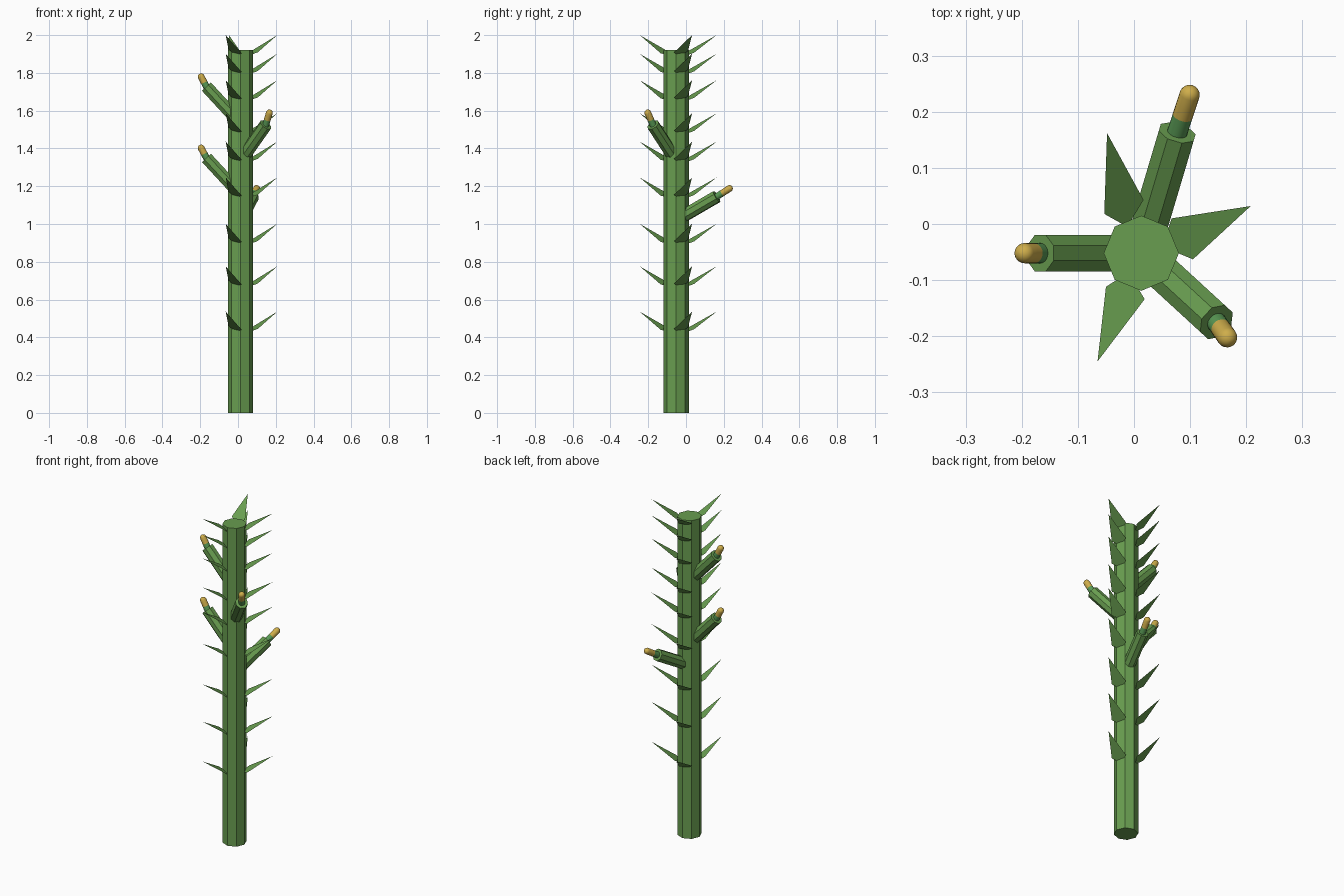
import bpy, bmesh, math
from mathutils import Vector, Matrix

if "Cube" in bpy.data.objects:
    bpy.data.objects.remove(bpy.data.objects["Cube"])


def material(name, color):
    m = bpy.data.materials.new(name)
    m.diffuse_color = (*color, 1)
    m.use_nodes = True
    m.node_tree.nodes["Principled BSDF"].inputs["Base Color"].default_value = m.diffuse_color
    return m


GREEN = material("stem_green", (0.14, 0.34, 0.08))
BUD_GREEN = material("bud_green", (0.10, 0.32, 0.09))
YELLOW = material("bud_yellow", (0.62, 0.42, 0.07))


def make_object(name, bm, *mats):
    mesh = bpy.data.meshes.new(name)
    bmesh.ops.recalc_face_normals(bm, faces=bm.faces)
    bm.to_mesh(mesh)
    bm.free()
    for m in mats:
        mesh.materials.append(m)
    ob = bpy.data.objects.new(name, mesh)
    bpy.context.collection.objects.link(ob)
    return ob


def frame(start, end):
    """Matrix whose local z runs from start to end, with local x kept level."""
    z = (end - start).normalized()
    x = Vector((0, 0, 1)).cross(z)
    x = x.normalized() if x.length > 1e-4 else Vector((1, 0, 0))
    y = z.cross(x)
    return Matrix.Translation(start) @ Matrix((x, y, z)).transposed().to_4x4()


def lathe(name, start, end, profile, sides, turn, mats):
    """Closed turned shape; profile is a list of (radius, height)."""
    bm = bmesh.new()
    mat = frame(start, end)
    rings = []
    for r, h in profile:
        angles = [turn + 2 * math.pi * i / sides for i in range(sides)]
        rings.append([bm.verts.new(mat @ Vector((r * math.cos(a), r * math.sin(a), h)))
                      for a in angles])
    for a, b in zip(rings, rings[1:]):
        for i in range(sides):
            j = (i + 1) % sides
            bm.faces.new((a[i], a[j], b[j], b[i]))
    bm.faces.new(rings[0][::-1])
    bm.faces.new(rings[-1])
    return make_object(name, bm, *mats)


# Octagonal trunk
CX, CY = 0.013, -0.052
lathe("trunk", Vector((CX, CY, 0)), Vector((CX, CY, 1.92)),
      [(0.067, 0), (0.067, 1.92)], 8, 0, [GREEN])

# Flat kite-shaped thorns in three columns: tip, corner, root, corner
KITES = {
    "thorn_right": [(0.208, 0.032, 0.536), (0.067, 0.010, 0.450),
                    (0.050, -0.040, 0.425), (0.105, -0.063, 0.445)],
    "thorn_back": [(-0.048, 0.162, 0.536), (-0.053, 0.018, 0.455),
                   (-0.012, -0.005, 0.425), (0.017, 0.043, 0.443)],
    "thorn_front": [(-0.065, -0.245, 0.536), (-0.050, -0.112, 0.460),
                    (-0.010, -0.086, 0.428), (0.019, -0.134, 0.440)],
}
LEVELS = [0, 0.24, 0.465, 0.71, 0.90, 1.05, 1.225, 1.365, 1.464]
for name, pts in KITES.items():
    for n, dz in enumerate(LEVELS):
        bm = bmesh.new()
        face = bm.faces.new([bm.verts.new((x, y, z + dz)) for x, y, z in pts])
        face.normal_update()
        if face.normal.z < 0:
            face.normal_flip()
        mesh_name = f"{name}_{n + 1}"
        mesh = bpy.data.meshes.new(mesh_name)
        bm.to_mesh(mesh)
        bm.free()
        mesh.materials.append(GREEN)
        bpy.context.collection.objects.link(bpy.data.objects.new(mesh_name, mesh))

# Branches: height at trunk axis, branch end, centre of the rounded bud tip
BRANCHES = {
    "left_lower": (1.155, (-0.167, CY, 1.350), (-0.195, CY, 1.402)),
    "left_upper": (1.532, (-0.167, CY, 1.727), (-0.195, CY, 1.779)),
    "front_right": (1.335, (0.147, -0.175, 1.525), (0.166, -0.202, 1.588)),
    "back": (1.020, (0.077, 0.163, 1.145), (0.099, 0.230, 1.188)),
}
R = 0.018
for name, (z0, end, tip) in BRANCHES.items():
    start, end, tip = Vector((CX, CY, z0)), Vector(end), Vector(tip)
    lathe("branch_" + name, start, end,
          [(0.035, 0), (0.035, (end - start).length)], 8, math.pi / 8, [GREEN])

    # Smooth bud, green at the base and yellow at the tip
    length = (tip - end).length
    profile = [(R, -0.01 + (length + 0.01) * k / 4) for k in range(5)]
    profile += [(R * math.cos(t), length + R * math.sin(t))
                for t in [math.pi / 2 * k / 6.2 for k in range(1, 7)]]
    bud = lathe("bud_" + name, end, tip, profile, 20, 0, [BUD_GREEN, YELLOW])
    to_local = frame(end, tip).inverted()
    for p in bud.data.polygons:
        p.use_smooth = True
        if (to_local @ p.center).z > length * 0.5:
            p.material_index = 1
    bpy.ops.object.select_all(action='DESELECT')
    bud.select_set(True)
    bpy.context.view_layer.objects.active = bud
    bpy.ops.object.shade_smooth_by_angle(angle=math.radians(50))
